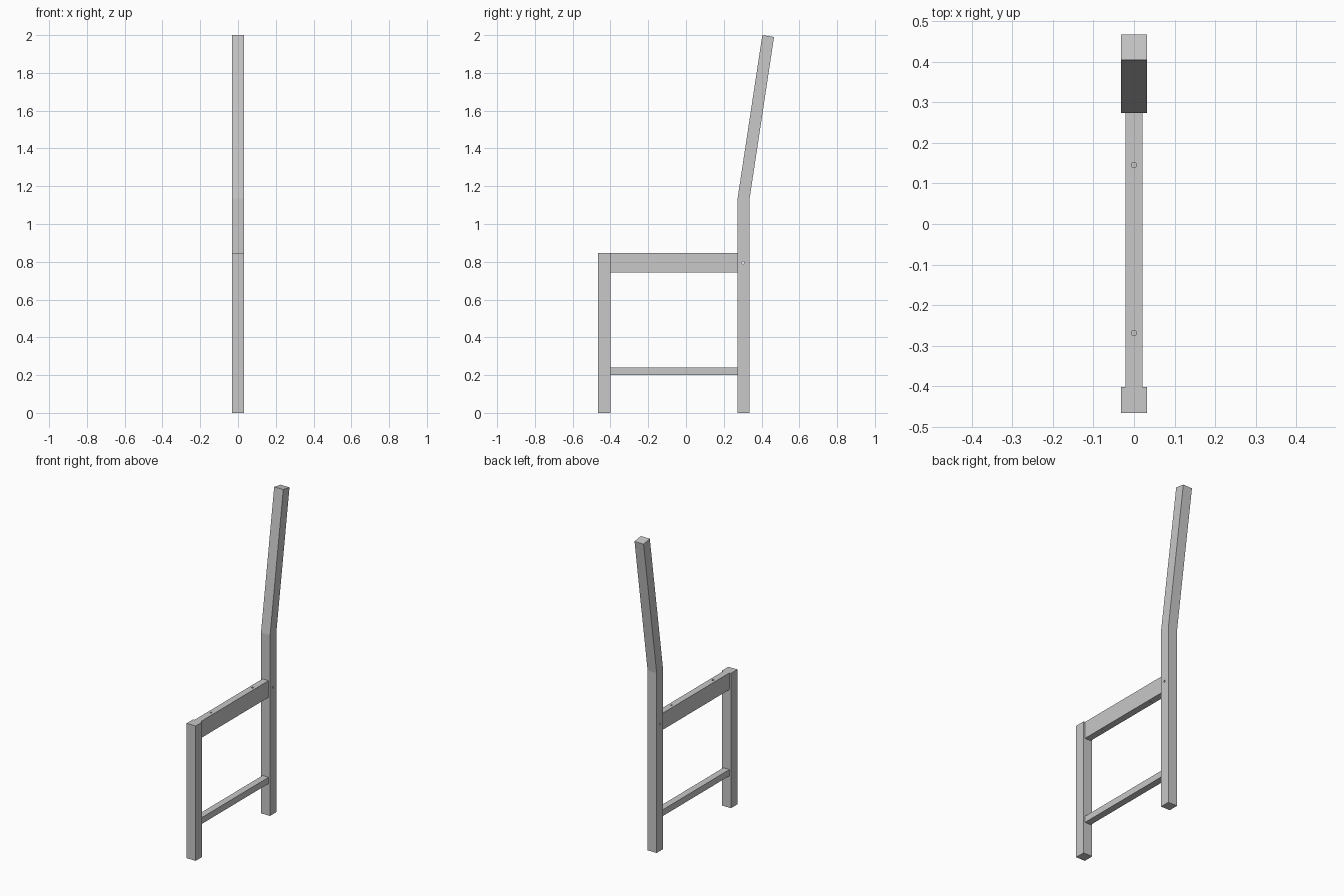
import bpy
import bmesh
from math import pi

if "Cube" in bpy.data.objects:
    bpy.data.objects.remove(bpy.data.objects["Cube"], do_unlink=True)

# Single plain grey material
GREY = (0.58, 0.58, 0.58, 1.0)
grey = bpy.data.materials.new("plain_grey")
grey.use_nodes = True
grey.diffuse_color = GREY
grey.node_tree.nodes["Principled BSDF"].inputs["Base Color"].default_value = GREY

LEG = 0.0315    # half width of the legs
RAIL = 0.021    # half width of the rails
FRONT, BACK = -0.401, 0.273   # facing sides of the two legs


def extrude_profile(name, points, half_width):
    """Extrude a side (y, z) outline across x."""
    bm = bmesh.new()
    face = bm.faces.new([bm.verts.new((-half_width, y, z)) for y, z in points])
    moved = bmesh.ops.extrude_face_region(bm, geom=[face])["geom"]
    verts = [v for v in moved if isinstance(v, bmesh.types.BMVert)]
    bmesh.ops.translate(bm, verts=verts, vec=(2 * half_width, 0, 0))
    bmesh.ops.recalc_face_normals(bm, faces=bm.faces)
    mesh = bpy.data.meshes.new(name)
    bm.to_mesh(mesh)
    bm.free()
    mesh.materials.append(grey)
    obj = bpy.data.objects.new(name, mesh)
    bpy.context.collection.objects.link(obj)
    return obj


def bar(name, y0, y1, z0, z1, half_width):
    outline = [(y0, z0), (y1, z0), (y1, z1), (y0, z1)]
    return extrude_profile(name, outline, half_width)


def drill(obj, location, rotation=(0, 0, 0)):
    """Cut a small round hole right through a part."""
    bpy.ops.mesh.primitive_cylinder_add(
        vertices=16, radius=0.0065, depth=0.3, location=location, rotation=rotation)
    cutter = bpy.context.object
    cutter.hide_render = True
    cutter.data.materials.append(grey)
    mod = obj.modifiers.new("hole", "BOOLEAN")
    mod.operation = "DIFFERENCE"
    mod.solver = "EXACT"
    mod.object = cutter
    bpy.context.view_layer.objects.active = obj
    bpy.ops.object.modifier_apply(modifier=mod.name)
    bpy.data.objects.remove(cutter, do_unlink=True)


# Short front leg
bar("front_leg", -0.465, FRONT, 0, 0.847, LEG)

# Tall rear leg, bent backwards above the seat
rear_leg = extrude_profile("rear_leg", [
    (BACK, 0), (0.336, 0), (0.336, 1.13),
    (0.466, 1.99), (0.404, 2.0), (BACK, 1.135)], LEG)
drill(rear_leg, (0, 0.302, 0.795), (0, pi / 2, 0))

# Seat rail with two screw holes, and the stretcher below
seat_rail = bar("seat_rail", FRONT, BACK, 0.742, 0.847, RAIL)
for y in (-0.268, 0.145):
    drill(seat_rail, (0, y, 0.795))
bar("lower_stretcher", FRONT, BACK, 0.2, 0.24, RAIL)
